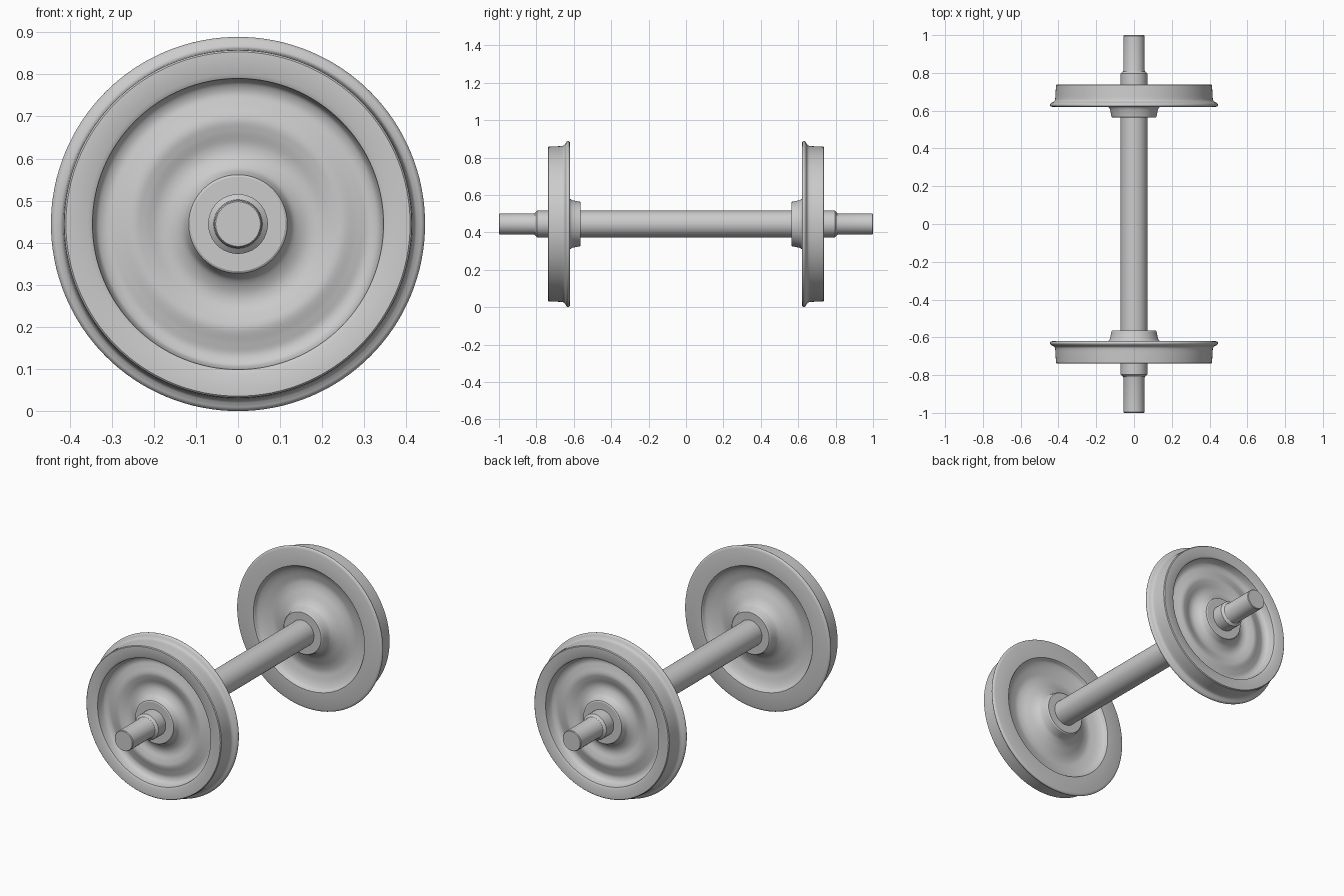
import bpy, bmesh, math

if "Cube" in bpy.data.objects:
    bpy.data.objects.remove(bpy.data.objects["Cube"])

CZ = 0.4445   # axle height
SEG = 128


def smooth_curve(pts, steps=6):
    """Catmull-Rom curve through (y, r) points."""
    p = [pts[0]] + pts + [pts[-1]]
    out = []
    for i in range(1, len(p) - 2):
        a, b, c, d = p[i - 1:i + 3]
        for s in range(steps):
            t = s / steps
            out.append(tuple(0.5 * (2 * b[k] + (c[k] - a[k]) * t
                                    + (2 * a[k] - 5 * b[k] + 4 * c[k] - d[k]) * t * t
                                    + (3 * b[k] - a[k] - 3 * c[k] + d[k]) * t ** 3)
                             for k in range(2)))
    return out + [pts[-1]]


def revolve(name, profile, side=1, closed=False):
    """Turn a (y, r) profile around the axle line."""
    bm = bmesh.new()
    rings = []
    for y, r in profile:
        rings.append([bm.verts.new((r * math.cos(2 * math.pi * i / SEG), side * y,
                                    CZ + r * math.sin(2 * math.pi * i / SEG)))
                      for i in range(SEG)])
    pairs = list(zip(rings, rings[1:]))
    if closed:
        pairs.append((rings[-1], rings[0]))
    else:
        bm.faces.new(rings[0])
        bm.faces.new(rings[-1])
    for a, b in pairs:
        for i in range(SEG):
            j = (i + 1) % SEG
            bm.faces.new((a[i], a[j], b[j], b[i]))
    bmesh.ops.recalc_face_normals(bm, faces=bm.faces)
    me = bpy.data.meshes.new(name)
    bm.to_mesh(me)
    bm.free()
    ob = bpy.data.objects.new(name, me)
    bpy.context.collection.objects.link(ob)
    bpy.ops.object.select_all(action='DESELECT')
    ob.select_set(True)
    bpy.context.view_layer.objects.active = ob
    bpy.ops.object.shade_smooth_by_angle(angle=math.radians(30))
    return ob


# Axle: stepped shaft, mirrored about the middle
half = [(0.72, 0.071), (0.797, 0.071), (0.803, 0.064), (0.808, 0.058),
        (0.815, 0.056), (0.996, 0.056), (1.0, 0.053)]
revolve("axle", [(-y, r) for y, r in reversed(half)] + half)

# Wheel section: hub, wavy web, rim, tread and flange
outer_web = smooth_curve([(0.722, 0.119), (0.697, 0.132), (0.681, 0.160), (0.679, 0.188),
                          (0.690, 0.222), (0.695, 0.250), (0.686, 0.285),
                          (0.681, 0.312), (0.690, 0.334), (0.708, 0.343)])
inner_web = smooth_curve([(0.626, 0.336), (0.640, 0.328), (0.653, 0.305), (0.662, 0.275),
                          (0.667, 0.245), (0.662, 0.215), (0.650, 0.185),
                          (0.635, 0.155), (0.618, 0.134), (0.606, 0.127)])
hub_out = [(0.733, 0.066), (0.733, 0.112), (0.730, 0.117)]
rim = [(0.733, 0.346), (0.739, 0.357), (0.739, 0.409), (0.735, 0.413)]
tread = smooth_curve([(0.735, 0.413), (0.700, 0.415), (0.665, 0.417), (0.652, 0.421),
                      (0.645, 0.430), (0.640, 0.439), (0.632, 0.4445),
                      (0.624, 0.442), (0.620, 0.433)], 5)
inner_rim = [(0.620, 0.340)]
hub_in = [(0.568, 0.119), (0.563, 0.114), (0.563, 0.066)]
section = hub_out + outer_web + rim + tread[1:] + inner_rim + inner_web + hub_in

for label, side in (("front_wheel", -1), ("back_wheel", 1)):
    revolve(label, section, side, closed=True)
